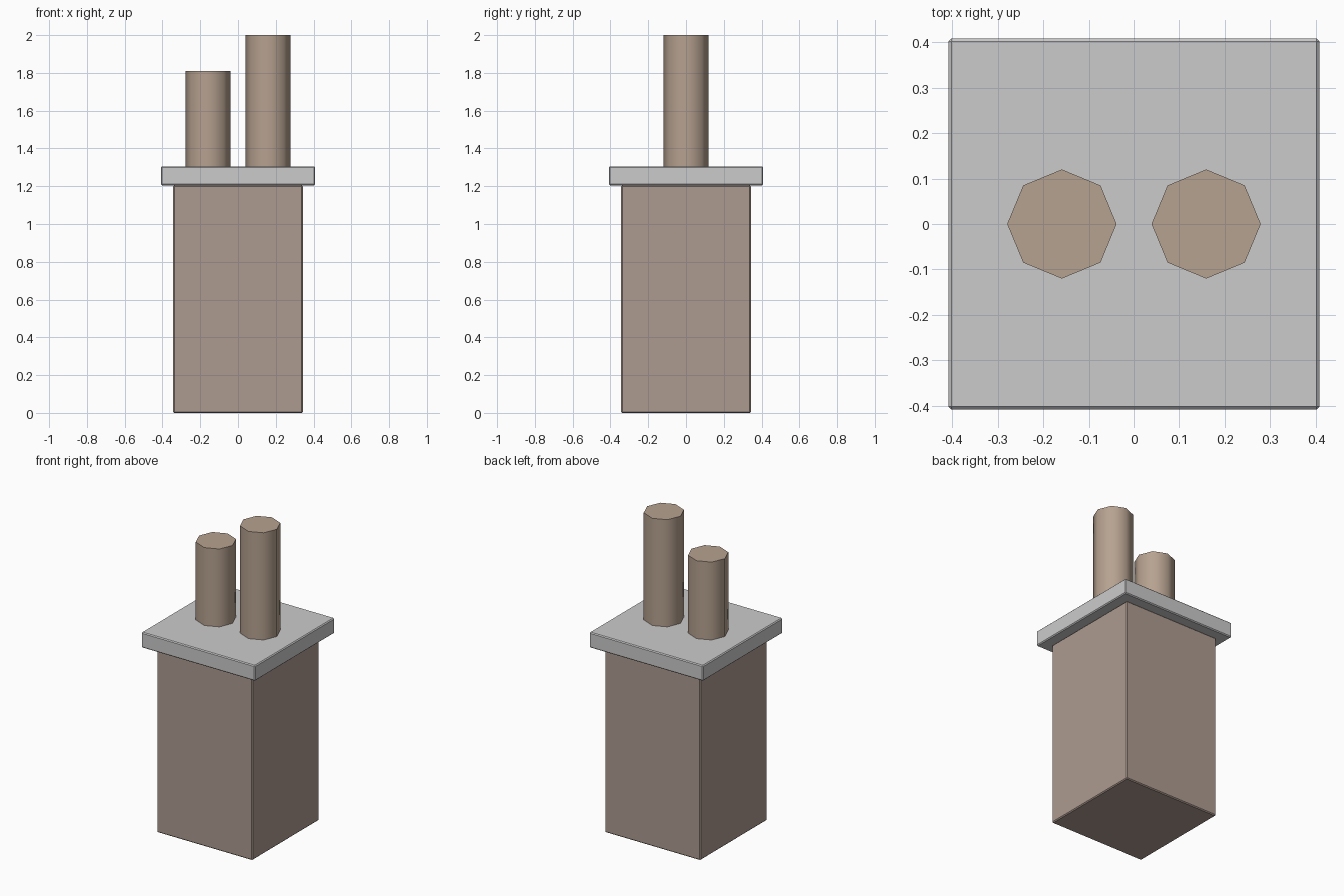
import bpy
import math

if "Cube" in bpy.data.objects:
    bpy.data.objects.remove(bpy.data.objects["Cube"])


def material(name, rgb):
    mat = bpy.data.materials.new(name)
    mat.diffuse_color = (*rgb, 1)
    mat.use_nodes = True
    mat.node_tree.nodes["Principled BSDF"].inputs["Base Color"].default_value = mat.diffuse_color
    return mat


def block(name, half, z0, z1, bevel, mat=None):
    bpy.ops.mesh.primitive_cube_add(size=1, location=(0, 0, (z0 + z1) / 2))
    ob = bpy.context.object
    ob.name = name
    ob.scale = (2 * half, 2 * half, z1 - z0)
    bpy.ops.object.transform_apply(location=False, rotation=False, scale=True)
    mod = ob.modifiers.new("edge_bevel", 'BEVEL')
    mod.width = bevel
    mod.segments = 1
    if mat:
        ob.data.materials.append(mat)
    return ob


def pot(name, x, z0, z1, mat):
    bpy.ops.mesh.primitive_cylinder_add(vertices=8, radius=0.12, depth=z1 - z0,
                                        location=(x, 0, (z0 + z1) / 2))
    ob = bpy.context.object
    ob.name = name
    ob.data.materials.append(mat)
    # smooth around the sides, sharp at the rims
    bpy.ops.object.shade_smooth_by_angle(angle=math.radians(60))
    return ob


brick = material("brick", (0.42, 0.33, 0.28))
clay = material("clay", (0.47, 0.36, 0.28))

# Square stack with an overhanging cap slab
block("chimney_stack", 0.343, 0.0, 1.205, 0.006, brick)
block("chimney_cap", 0.408, 1.205, 1.305, 0.006)

# Two octagonal pots of different height
pot("short_pot", -0.159, 1.30, 1.81, clay)
pot("tall_pot", 0.159, 1.30, 2.0, clay)
